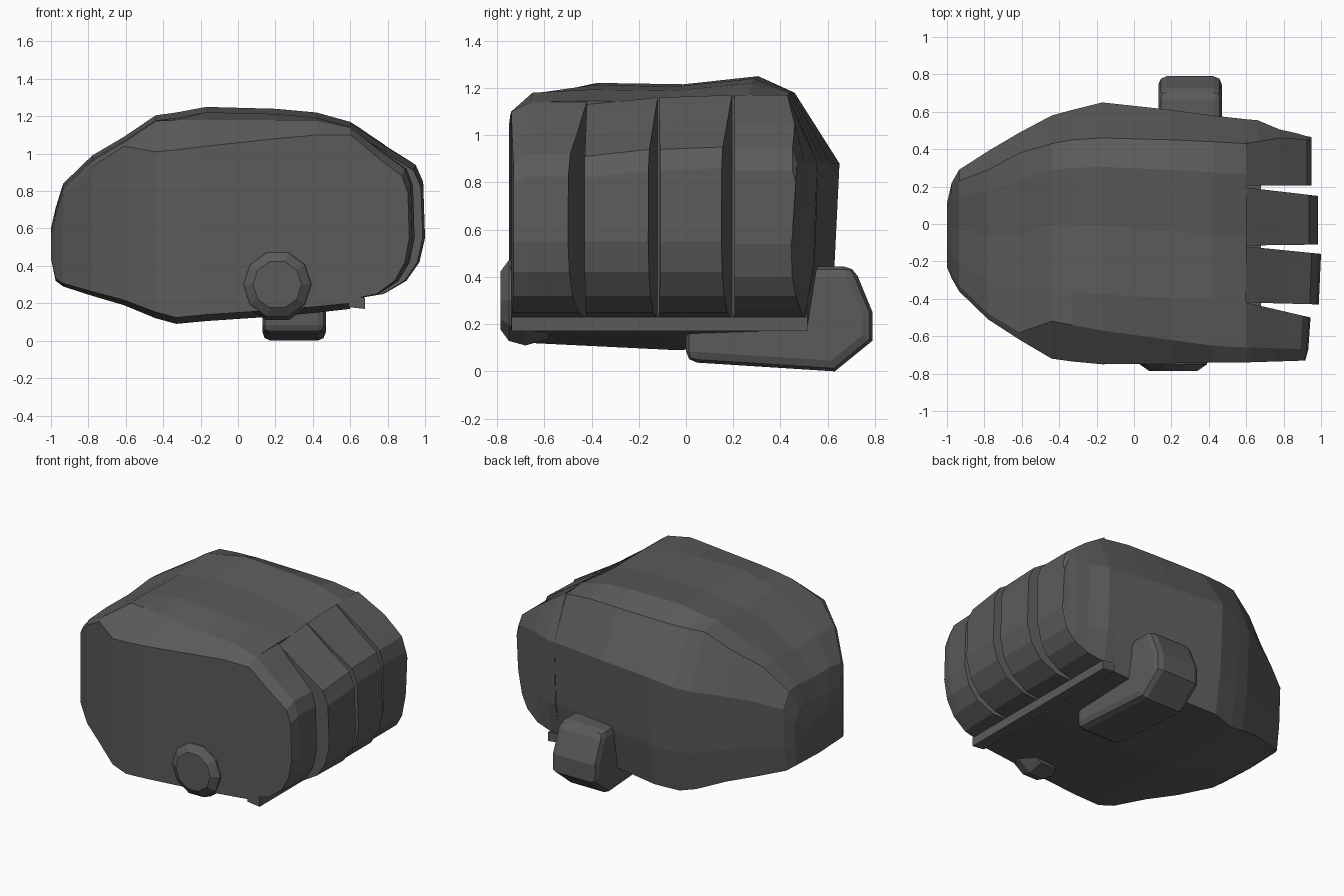
import bpy, bmesh
from math import cos, sin, tau

cube = bpy.data.objects.get("Cube")
if cube:
    bpy.data.objects.remove(cube, do_unlink=True)

# One dark grey for the whole fist
grey = bpy.data.materials.new("dark_grey")
grey.use_nodes = True
tone = (0.105, 0.105, 0.105, 1)
grey.diffuse_color = tone
grey.node_tree.nodes["Principled BSDF"].inputs["Base Color"].default_value = tone


def loft(name, rings):
    """Skin a row of equal closed rings and cap both ends."""
    bm = bmesh.new()
    rows = [[bm.verts.new(p) for p in ring] for ring in rings]
    for a, b in zip(rows, rows[1:]):
        for i in range(len(a)):
            j = (i + 1) % len(a)
            bm.faces.new((a[i], a[j], b[j], b[i]))
    bm.faces.new(rows[0])
    bm.faces.new(rows[-1])
    bmesh.ops.recalc_face_normals(bm, faces=bm.faces[:])
    mesh = bpy.data.meshes.new(name)
    bm.to_mesh(mesh)
    bm.free()
    mesh.materials.append(grey)
    obj = bpy.data.objects.new(name, mesh)
    bpy.context.collection.objects.link(obj)
    return obj


def hand_ring(x, front, front_top, back_top, back, low, front_z, top, back_z):
    mid = (front_top + back_top) / 2
    tall = top - low
    return [(x, y, z) for y, z in (
        (front, low + 0.03 * tall),
        (front, low + 0.35 * (front_z - low)),
        (front, front_z),
        (front_top, min(top - 0.03, 1.18)),
        (mid - 0.28 * tall, top - 0.025 * tall),
        (mid + 0.04 * tall, top - 0.03 * tall),
        (mid + 0.7 * (back_top - mid), top),
        (back_top, min(top - 0.01, 1.18)),
        (back, back_z),
        (back - 0.02 * tall, low + 0.4 * (back_z - low)),
        (back - 0.06 * tall, low + 0.02 * tall),
        (mid, low))]


# Back of the hand and palm, from wrist to knuckles
stations = (
    (-1.00, -0.23, -0.20, 0.08, 0.11, 0.44, 0.54, 0.60, 0.54),
    (-0.975, -0.29, -0.26, 0.17, 0.22, 0.32, 0.64, 0.71, 0.63),
    (-0.935, -0.36, -0.33, 0.23, 0.29, 0.29, 0.78, 0.84, 0.73),
    (-0.78, -0.51, -0.48, 0.29, 0.39, 0.24, 0.93, 0.99, 0.78),
    (-0.61, -0.62, -0.58, 0.38, 0.49, 0.19, 1.04, 1.09, 0.81),
    (-0.44, -0.72, -0.52, 0.43, 0.58, 0.12, 1.01, 1.205, 0.83),
    (-0.33, -0.735, -0.54, 0.45, 0.61, 0.09, 1.02, 1.22, 0.84),
    (-0.17, -0.75, -0.57, 0.46, 0.65, 0.105, 1.04, 1.25, 0.88),
    (0.20, -0.745, -0.62, 0.45, 0.61, 0.13, 1.08, 1.24, 0.88),
    (0.42, -0.74, -0.65, 0.44, 0.58, 0.15, 1.10, 1.22, 0.88),
    (0.60, -0.74, -0.66, 0.43, 0.56, 0.17, 1.10, 1.17, 0.88))
loft("hand", [hand_ring(*s) for s in stations])

# Curled fingers: a side outline skinned between two flanks
outline = ((0.6, 1.17), (0.65, 1.14), (0.8, 1.04), (0.95, 0.95), (0.99, 0.86),
           (1.0, 0.55), (0.97, 0.42), (0.9, 0.32), (0.78, 0.25), (0.6, 0.22))


def flank(root, tip, reach, drop=0.0):
    ring = []
    for px, z in outline:
        t = (px - 0.6) / 0.4
        ring.append((0.6 + 0.4 * t * reach, root + (tip - root) * t, z - drop if z > 0.8 else z))
    return ring


fingers = {
    "middle_finger": [flank(-0.115, -0.11, 0.96, 0.01), flank(0.195, 0.15, 0.96)],
    "ring_finger": [flank(-0.42, -0.43, 0.97, 0.04), flank(-0.12, -0.16, 1.0, 0.01)],
    "little_finger": [flank(-0.74, -0.73, 0.79, 0.07), flank(-0.66, -0.67, 0.83, 0.03),
                      flank(-0.42, -0.50, 0.86, 0.03)],
}
for name, rings in fingers.items():
    loft(name, rings)


# Index finger continues the hand's sloped back edge as it curls
def index_ring(x, crest, side, top, bottom):
    ridge = min(0.88, top - 0.05)
    low = max(0.45, bottom + 0.03)
    return [(x, y, z) for y, z in (
        (0.205, top), (crest, top), (side, ridge), (side - 0.015, low),
        (min(0.5, side - 0.02), bottom), (0.205, bottom))]


loft("index_finger", [index_ring(*s) for s in (
    (0.60, 0.43, 0.56, 1.17, 0.21),
    (0.66, 0.44, 0.555, 1.13, 0.23),
    (0.78, 0.46, 0.505, 1.05, 0.26),
    (0.87, 0.455, 0.485, 0.98, 0.32),
    (0.92, 0.45, 0.47, 0.94, 0.40),
    (0.95, 0.45, 0.465, 0.85, 0.54))])

# Ledge where the fingertips meet the palm
loft("palm_ledge", [[(x, y, z) for x, z in ((0.59, 0.18), (0.68, 0.17), (0.68, 0.23), (0.59, 0.24))]
                    for y in (-0.738, 0.515)])

# Thumb wrapping under the palm
thumb_outline = ((0.0, 0.25), (0.0, 0.04), (0.63, 0.0), (0.79, 0.13),
                 (0.79, 0.25), (0.71, 0.445), (0.45, 0.445))
thumb = loft("thumb", [[(x, y, z) for y, z in thumb_outline] for x in (0.13, 0.47)])
bevel = thumb.modifiers.new("soft_corners", "BEVEL")
bevel.width = 0.045
bevel.segments = 2
bevel.limit_method = "ANGLE"
bevel.angle_limit = 0.9

# Heel of the thumb swelling gently from the front
loft("thumb_heel", [[(0.21 + r * cos(tau * i / 10), y, 0.3 + r * sin(tau * i / 10)) for i in range(10)]
                    for y, r in ((-0.58, 0.17), (-0.68, 0.2), (-0.75, 0.18), (-0.785, 0.13))])
